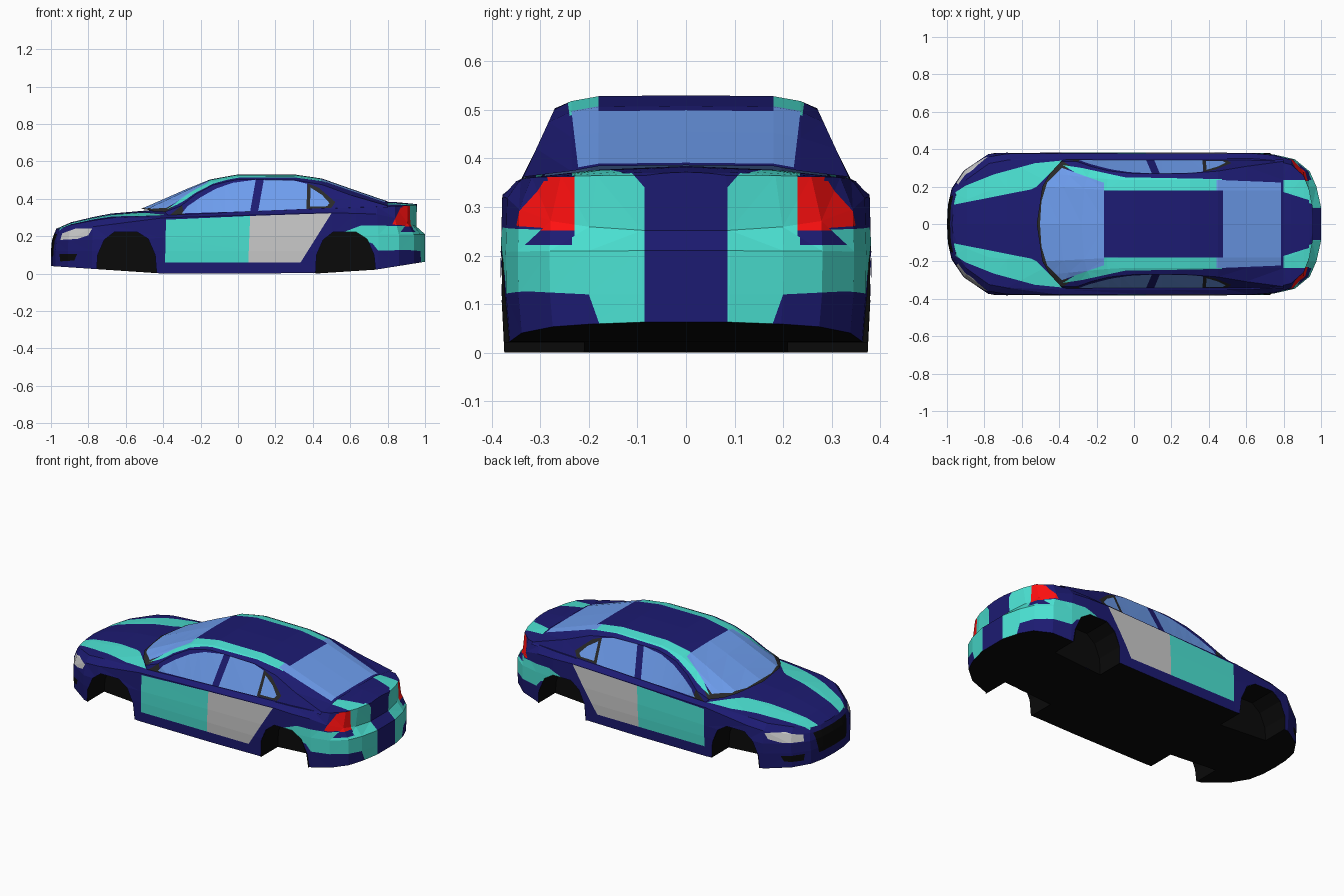
import bpy, bmesh
from mathutils import Vector

if "Cube" in bpy.data.objects:
    bpy.data.objects.remove(bpy.data.objects["Cube"])

COLORS = {"navy": (.012, .011, .17), "teal": (.07, .76, .65), "glass": (.155, .34, .86),
          "black": (.003, .003, .003), "trim": (.022, .022, .022), "grey": (.8, .8, .8),
          "red": (1, .005, .005), "lamp": (1, 1, 1)}
NAMES = list(COLORS)
MATS = []
for name, c in COLORS.items():
    m = bpy.data.materials.new(name)
    m.diffuse_color = (*c, 1)
    m.use_nodes = True
    m.node_tree.nodes["Principled BSDF"].inputs["Base Color"].default_value = m.diffuse_color
    MATS.append(m)


def lerp(table, x):
    """Piecewise linear lookup in a list of (x, value)."""
    if x <= table[0][0]:
        return table[0][1]
    for (a, u), (b, v) in zip(table, table[1:]):
        if x <= b:
            return u + (v - u) * (x - a) / (b - a)
    return table[-1][1]


def grid(rows):
    """Skin a list of equally long point rows, with flat triangles."""
    bm = bmesh.new()
    vs = [[bm.verts.new(p) for p in r] for r in rows]
    for a, b in zip(vs, vs[1:]):
        for j in range(len(a) - 1):
            bm.faces.new((a[j], a[j + 1], b[j + 1], b[j]))
    bmesh.ops.remove_doubles(bm, verts=bm.verts, dist=.0005)
    bmesh.ops.dissolve_degenerate(bm, edges=bm.edges, dist=.0005)
    bmesh.ops.triangulate(bm, faces=bm.faces)
    bm.normal_update()
    mid = Vector((0, 0, .2))
    if sum(f.normal.dot(f.calc_center_median() - mid) * f.calc_area() for f in bm.faces) < 0:
        bmesh.ops.reverse_faces(bm, faces=bm.faces)
        bm.normal_update()
    return bm


def inside(p, poly):
    hit = False
    for (x1, y1), (x2, y2) in zip(poly, poly[1:] + poly[:1]):
        if (y1 > p[1]) != (y2 > p[1]) and p[0] < (x2 - x1) * (p[1] - y1) / (y2 - y1) + x1:
            hit = not hit
    return hit


def paint(bm, view, poly, color, low=.3, keep=lambda c: True):
    """Cut a 2D outline into the faces seen along an axis, then colour (or remove) them."""
    axis = "xyz".index(view)
    u, v = [i for i in range(3) if i != axis]
    lo = [min(p[k] for p in poly) for k in (0, 1)]
    hi = [max(p[k] for p in poly) for k in (0, 1)]

    def pick():
        out = []
        for f in bm.faces:
            if abs(f.normal[axis]) < low or not keep(f.calc_center_median()):
                continue
            if all(max(w.co[i] for w in f.verts) > lo[k] and min(w.co[i] for w in f.verts) < hi[k]
                   for k, i in enumerate((u, v))):
                out.append(f)
        return out
    for p, q in zip(poly, poly[1:] + poly[:1]):
        faces = pick()
        geom = list({e for f in faces for e in f.edges}) + list({w for f in faces for w in f.verts}) + faces
        co, no = Vector(), Vector()
        co[u], co[v] = p
        no[u], no[v] = q[1] - p[1], p[0] - q[0]
        bmesh.ops.bisect_plane(bm, geom=geom, dist=1e-5, plane_co=co, plane_no=no.normalized())
        bm.normal_update()
    done = []
    for f in pick():
        c = f.calc_center_median()
        if inside((c[u], c[v]), poly):
            done.append(f)
    if color is None:
        bmesh.ops.delete(bm, geom=done, context='FACES')
    else:
        for f in done:
            f.material_index = NAMES.index(color)


def finish(bm, name):
    me = bpy.data.meshes.new(name)
    bm.to_mesh(me)
    bm.free()
    for m in MATS:
        me.materials.append(m)
    ob = bpy.data.objects.new(name, me)
    bpy.context.collection.objects.link(ob)
    mod = ob.modifiers.new("mirror", 'MIRROR')
    mod.use_axis = (False, True, False)
    mod.merge_threshold = .0005


# Lower body: plan outline of one half, stacked in rows from floor to hood
PLAN = [(-1, 0), (-.995, .1), (-.975, .19), (-.91, .285), (-.78, .373), (-.68, .383), (-.4, .38),
        (.1, .38), (.5, .38), (.63, .38), (.75, .37), (.86, .345), (.94, .28), (.975, .2), (1, .09), (1, 0)]
Z_BOTTOM = [(-1, .04), (-.43, .002), (-.4, 0), (.42, 0), (.73, .02), (1, .063)]
Z_BELT = [(-1, .21), (-.78, .25), (-.4, .298), (.5, .325), (.75, .318), (.86, .29), (.95, .252)]
Z_EDGE = [(-.97, .235), (-.88, .265), (-.7, .297), (-.3, .315), (.1, .332), (.5, .348), (.95, .365)]
Z_TOP = [(-.97, .24), (-.88, .28), (-.7, .318), (-.52, .343), (.5, .36), (.78, .388), (.95, .372)]
ROWS = [(Z_BOTTOM, 1, 1, [(0, .98)]), ([(-1, .12)], 1, 1, [(0, 1)]),
        ([(-1, .175), (0, .2), (1, .21)], .995, 1, [(0, 1.003)]),
        (Z_BELT, .983, .953, [(-.9, .94), (-.6, .995)]),
        (Z_EDGE, .973, .957, [(-.9, .84), (-.55, .92)])]


def ring(z, front, rear, width):
    pts = []
    for x, y in PLAN:
        k = front if x < 0 else rear
        x *= 1 - (1 - k) * max(0, (abs(x) - .7) / .3)
        pts.append((x, y * lerp(width, x), lerp(z, x)))
    return pts


rings = [ring(*r) for r in ROWS]
floor = [(x, 0, z) for x, y, z in rings[0]]
crown = [(x, y * .55, lerp(Z_TOP, x) * .7 + z * .3) for x, y, z in rings[-1]]
ridge = [(x, 0, lerp(Z_TOP, x)) for x, y, z in rings[-1]]
body = grid([floor] + rings + [crown, ridge])
for f in body.faces:
    c = f.calc_center_median()
    if c.z < .07 and f.normal.z < -.8:
        f.material_index = NAMES.index("black")

# Doors, rear quarter, lamps and fog intakes, seen from the side
paint(body, "y", [(-.39, .06), (-.385, .288), (.065, .308), (.055, .06)], "teal")
paint(body, "y", [(.055, .06), (.065, .308), (.5, .323), (.335, .06)], "grey")
paint(body, "y", [(.56, .22), (.66, .258), (.83, .255), (.97, .252), (1.01, .215), (1.01, .13),
                  (.75, .122), (.72, .16)], "teal", .2)
paint(body, "y", [(-.95, .18), (-.94, .215), (-.87, .24), (-.78, .24), (-.8, .205), (-.86, .185)], "lamp", .2)
paint(body, "y", [(-.95, .065), (-.955, .105), (-.86, .105), (-.875, .07)], "black", .25)

# Tail: stripes, lamps and bumper strip, seen from behind
tail = lambda c: c.x > .88
paint(body, "x", [(.085, .05), (.175, .05), (.2, .12), (.4, .13), (.4, .25), (.23, .25), (.23, .37),
                  (.12, .38), (.085, .34)], "teal", .3, tail)
paint(body, "y", [(.825, .262), (.95, .253), (.95, .362), (.87, .353)], "red", .25, lambda c: c.y > .27)
paint(body, "x", [(.23, .252), (.23, .362), (.35, .362), (.35, .252)], "red", .2, tail)
paint(body, "x", [(.23, .222), (.23, .252), (.34, .252), (.34, .222)], "navy", .12, tail)

# Grille, hood stripes and trunk stripes
paint(body, "x", [(-.01, .09), (.13, .09), (.155, .212), (-.01, .212)], "black", .4, lambda c: c.x < -.9)
upper = lambda c: c.z > .22
paint(body, "z", [(-.98, .1), (-.55, .185), (-.52, .2), (-.38, .34), (-.53, .325), (-.75, .265), (-.9, .205),
                  (-.97, .16)], "teal", .5, upper)
paint(body, "z", [(.77, .18), (.96, .12), (.96, .235), (.77, .235)], "teal", .5, upper)

# Wheel openings in sides and floor, with housings behind them
for x0 in (-.595, .575):
    arch = [(-.155, .1), (-.12, .18), (-.065, .223), (.055, .223), (.115, .185), (.152, .1)]
    arch = [(x + x0, z) for x, z in arch]
    a, b = x0 - .16, x0 + .16
    arch = [(a, lerp(Z_BOTTOM, a))] + arch + [(b, lerp(Z_BOTTOM, b))]
    paint(body, "y", [(a, -.1)] + arch + [(b, -.1)], None, .3)
    paint(body, "z", [(a, .21), (a, .5), (b, .5), (b, .21)], None, .5, lambda c: c.z < .08)
    bm = bmesh.new()
    inner = [bm.verts.new((x, .21, z)) for x, z in arch]
    outer = [bm.verts.new((x, .379 if z > .03 else .374, z)) for x, z in arch]
    bm.faces.new(inner)
    for i in range(len(arch) - 1):
        bm.faces.new((inner[i + 1], inner[i], outer[i], outer[i + 1]))
    for f in bm.faces:
        f.material_index = NAMES.index("black")
    finish(bm, "front_wheel_housing" if x0 < 0 else "rear_wheel_housing")
finish(body, "car_body")

# Cabin: roof profile swept from windshield base to trunk, front bowed in plan
ROOF = [(-.52, .345), (-.4, .397), (-.28, .45), (-.15, .503), (0, .53), (.3, .53), (.45, .508), (.6, .455), (.8, .386)]
RAIL = [(-.52, .33), (-.4, .36), (-.28, .425), (-.15, .473), (0, .503), (.3, .5), (.45, .475), (.6, .42), (.8, .362)]
STATIONS = [-.52, -.4, -.28, -.15, -.07, 0, .15, .3, .38, .45, .6, .8]
cabin_rows = [[] for _ in range(5)]
for x in STATIONS:
    s = max(0, min(1, (-.1 - x) / .42))
    h, e = lerp(ROOF, x), lerp(RAIL, x)
    base = x + .15 * s
    section = [(x, 0, h), (x + .03 * s, .18 + .02 * s, h - .002), (x + .07 * s, .236 + .034 * s, h - .012),
               (x + .13 * s, min(.335, .345 - .46 * (e - .34)), e),
               (base, .346, lerp(Z_EDGE, base) - .008)]
    for row, p in zip(cabin_rows, section):
        row.append(p)
cabin = grid(cabin_rows)

# Windshield with trim, roof stripes and rear window, seen from above
paint(cabin, "z", [(-.55, -.01), (-.55, .2), (-.42, .36), (-.34, .31), (-.45, .2), (-.45, -.01)], "trim", .5)
paint(cabin, "z", [(-.38, .315), (-.16, .18), (.47, .18), (.47, .24), (-.05, .25), (-.28, .3)], "teal", .4)
paint(cabin, "z", [(-.503, -.01), (-.495, .12), (-.465, .22), (-.385, .3), (-.16, .22), (-.16, -.01)], "glass", .4)
paint(cabin, "z", [(.475, -.01), (.475, .18), (.44, .18), (.44, .236), (.785, .222), (.785, -.01)], "glass", .4)

# Side windows and their dark corners
paint(cabin, "y", [(-.38, .3), (-.3, .365), (-.285, .31)], "trim", .5)
paint(cabin, "y", [(-.3, .322), (-.27, .36), (-.2, .408), (-.12, .453), (-.03, .485), (.095, .502), (.065, .333)],
      "glass", .5)
paint(cabin, "y", [(.108, .335), (.138, .502), (.3, .497), (.37, .48), (.37, .346)], "glass", .5)
paint(cabin, "y", [(.365, .346), (.372, .483), (.43, .46), (.52, .382), (.5, .352)], "trim", .5)
paint(cabin, "y", [(.385, .358), (.388, .46), (.45, .42), (.49, .376), (.475, .36)], "glass", .5)
finish(cabin, "car_cabin")
